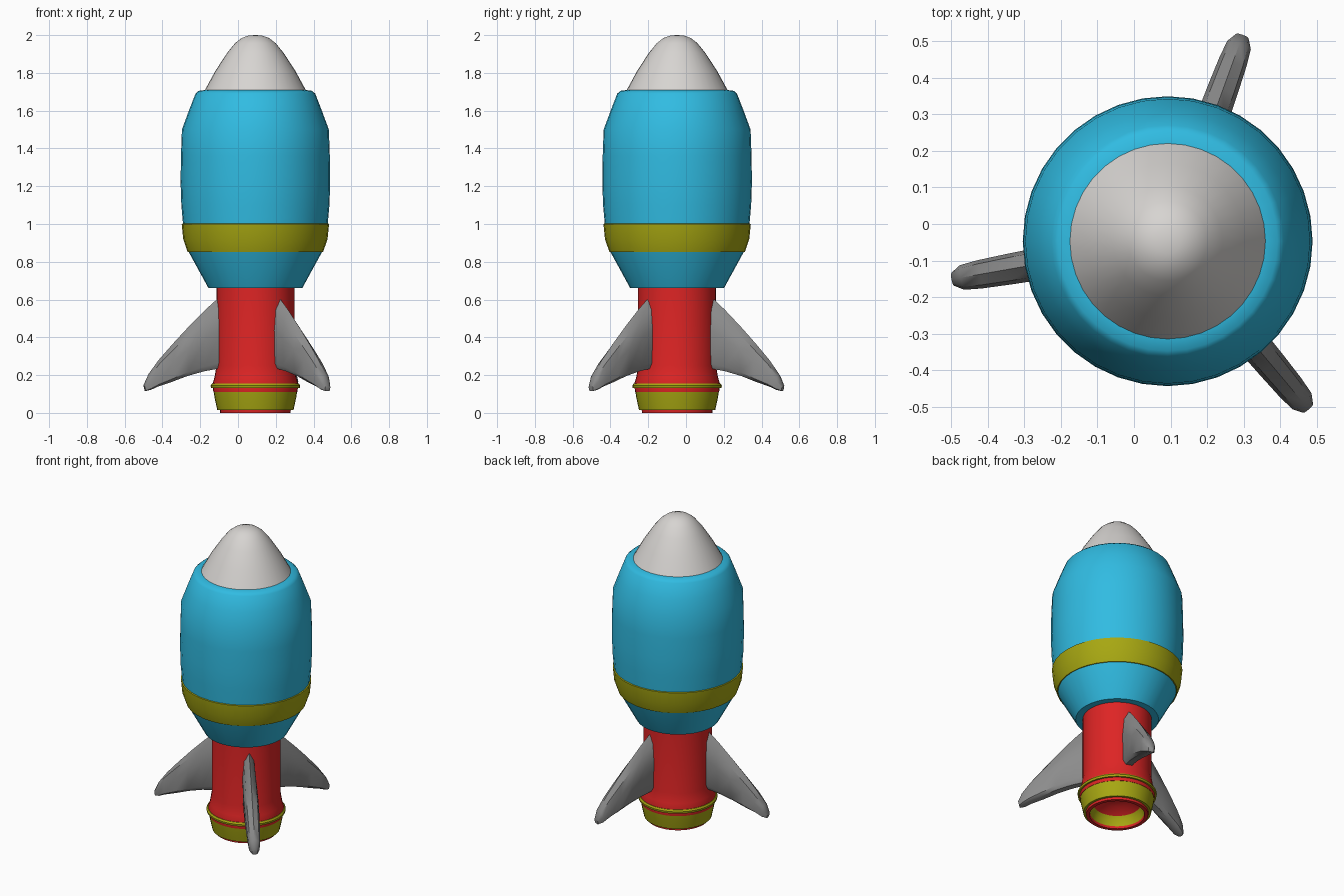
import bpy, bmesh
from math import sin, cos, pi, radians

if "Cube" in bpy.data.objects:
    bpy.data.objects.remove(bpy.data.objects["Cube"], do_unlink=True)

AXIS = (0.092, -0.047, 0)
SIDES = 36


def material(name, r, g, b):
    m = bpy.data.materials.new(name)
    m.use_nodes = True
    m.diffuse_color = (r, g, b, 1)
    m.node_tree.nodes["Principled BSDF"].inputs["Base Color"].default_value = (r, g, b, 1)
    return m


BLUE = material("sky blue", 0.03, 0.50, 0.76)
WHITE = material("warm white", 0.68, 0.66, 0.64)
YELLOW = material("olive yellow", 0.39, 0.39, 0.006)
RED = material("bright red", 0.73, 0.018, 0.018)
GREY = material("fin grey", 0.26, 0.26, 0.26)


def finish(name, bm, mat, angle=35):
    bmesh.ops.recalc_face_normals(bm, faces=bm.faces)
    mesh = bpy.data.meshes.new(name)
    bm.to_mesh(mesh)
    bm.free()
    mesh.materials.append(mat)
    obj = bpy.data.objects.new(name, mesh)
    obj.location = AXIS
    bpy.context.collection.objects.link(obj)
    bpy.ops.object.select_all(action='DESELECT')
    obj.select_set(True)
    bpy.context.view_layer.objects.active = obj
    bpy.ops.object.shade_smooth_by_angle(angle=radians(angle))
    return obj


def lathe(name, profile, mat, closed=False):
    """Turn (radius, height) points around the rocket axis."""
    bm = bmesh.new()
    verts = [bm.verts.new((r, 0, z)) for r, z in profile]
    edges = [bm.edges.new(pair) for pair in zip(verts, verts[1:])]
    if closed:
        edges.append(bm.edges.new((verts[-1], verts[0])))
    bmesh.ops.spin(bm, geom=verts + edges, cent=(0, 0, 0), axis=(0, 0, 1),
                   angle=2 * pi, steps=SIDES, use_merge=True)
    bmesh.ops.remove_doubles(bm, verts=bm.verts, dist=0.0005)
    return finish(name, bm, mat)


# Nose and main hull
lathe("nose_cone", [(0.272, 1.70), (0.212, 1.81), (0.15, 1.905), (0.108, 1.957),
                    (0.072, 1.985), (0.035, 1.998), (0, 2.0)], WHITE)
lathe("hull", [(0, 0.66), (0.248, 0.66), (0.352, 0.85), (0.379, 0.93), (0.383, 1.0),
               (0.392, 1.1), (0.396, 1.22), (0.394, 1.36), (0.389, 1.50), (0.352, 1.60),
               (0.317, 1.69), (0.30, 1.705), (0.26, 1.71), (0, 1.71)], BLUE)
lathe("hull_band", [(0.345, 0.853), (0.359, 0.853), (0.382, 0.92), (0.390, 1.0),
                    (0.378, 1.004)], YELLOW, closed=True)

# Engine tube, trim rings and open nozzle
lathe("engine_tube", [(0.20, 0.67), (0.206, 0.665), (0.206, 0.25), (0.216, 0.19),
                      (0.228, 0.15), (0.222, 0.11), (0.19, 0.10)], RED)
lathe("upper_ring", [(0.20, 0.155), (0.23, 0.155), (0.237, 0.145), (0.235, 0.132),
                     (0.20, 0.13)], YELLOW, closed=True)
lathe("nozzle", [(0.19, 0.113), (0.221, 0.112), (0.216, 0.08), (0.202, 0.016),
                 (0.18, 0.015)], YELLOW)
lathe("nozzle_rim", [(0.188, 0.02), (0.186, 0), (0.165, 0), (0.162, 0.015)], RED)
lathe("nozzle_lining", [(0.162, 0.015), (0.155, 0.05), (0.14, 0.075)], YELLOW)
lathe("nozzle_core", [(0.142, 0.073), (0.09, 0.11), (0, 0.12)], RED)

# Swept fins: (leading point, trailing point, half thickness) from root to tip
STATIONS = [
    ((0.18, 0.625), (0.18, 0.238), 0.038),
    ((0.27, 0.545), (0.28, 0.220), 0.043),
    ((0.36, 0.455), (0.37, 0.195), 0.044),
    ((0.44, 0.370), (0.45, 0.165), 0.042),
    ((0.52, 0.280), (0.525, 0.140), 0.039),
    ((0.575, 0.205), (0.565, 0.122), 0.034),
    ((0.60, 0.150), (0.592, 0.115), 0.018),
]
# Position along the chord and side of each corner of the fin section
SECTION = [(0, 0), (0.15, 0.75), (0.45, 1), (0.92, 0.9), (1, 0.5),
           (1, -0.5), (0.92, -0.9), (0.45, -1), (0.15, -0.75)]


def fin(name, degrees):
    a = radians(degrees)
    bm = bmesh.new()
    rings = []
    for lead, trail, half in STATIONS:
        ring = []
        for t, side in SECTION:
            r = lead[0] + (trail[0] - lead[0]) * t
            z = lead[1] + (trail[1] - lead[1]) * t
            y = half * side
            ring.append(bm.verts.new((r * cos(a) - y * sin(a), r * sin(a) + y * cos(a), z)))
        rings.append(ring)
    n = len(SECTION)
    for low, high in zip(rings, rings[1:]):
        for i in range(n):
            j = (i + 1) % n
            bm.faces.new((low[i], low[j], high[j], high[i]))
    bm.faces.new(rings[0])
    bm.faces.new(rings[-1])
    finish(name, bm, GREY, 40)


for label, degrees in (("back", 70), ("right", 190), ("front", 310)):
    fin(label + "_fin", degrees)
